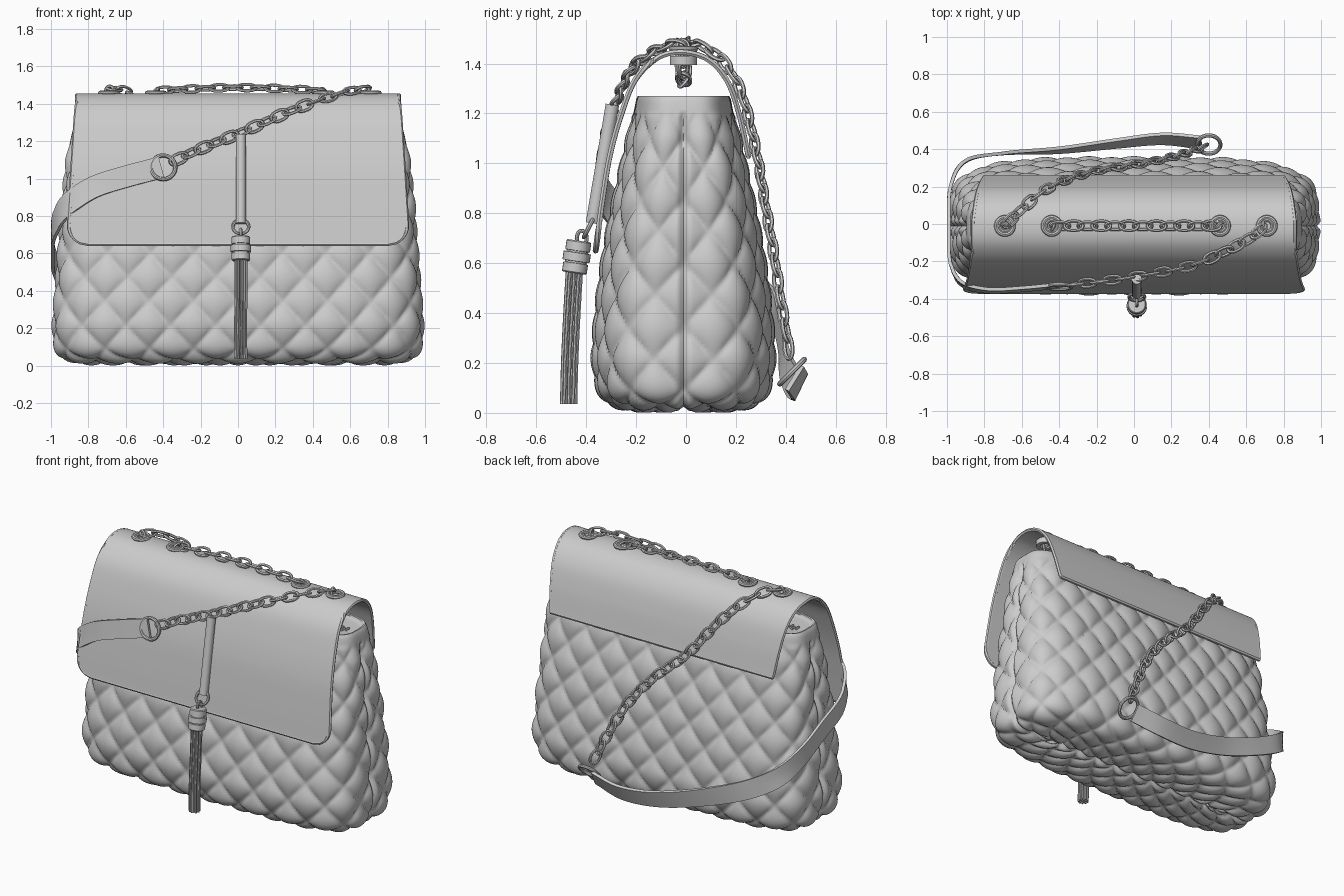
import bpy, bmesh, math
from mathutils import Vector as V

if "Cube" in bpy.data.objects:
    bpy.data.objects.remove(bpy.data.objects["Cube"])

def finish(bm, name, thick=0, angle=40):
    bmesh.ops.recalc_face_normals(bm, faces=bm.faces)
    me = bpy.data.meshes.new(name)
    bm.to_mesh(me)
    bm.free()
    ob = bpy.data.objects.new(name, me)
    bpy.context.collection.objects.link(ob)
    bpy.ops.object.select_all(action='DESELECT')
    ob.select_set(True)
    bpy.context.view_layer.objects.active = ob
    if thick:
        m = ob.modifiers.new("thickness", 'SOLIDIFY')
        m.thickness, m.offset = thick, 0
        bpy.ops.object.modifier_apply(modifier=m.name)
    bpy.ops.object.shade_smooth_by_angle(angle=math.radians(angle))
    return ob

def spline(ctrl, sub=12):
    # Catmull-Rom curve through the control points
    p = [V(c) for c in ctrl]
    p = [2 * p[0] - p[1]] + p + [2 * p[-1] - p[-2]]
    out = []
    for i in range(1, len(p) - 2):
        a, b, c, d = p[i - 1:i + 3]
        for k in range(sub):
            t = k / sub
            out.append(0.5 * (2 * b + (c - a) * t + (2 * a - 5 * b + 4 * c - d) * t * t
                              + (3 * b - a - 3 * c + d) * t ** 3))
    return out + [p[-2]]

def resample(pts, n):
    # n + 1 points evenly spaced along a polyline
    acc = [0]
    for a, b in zip(pts, pts[1:]):
        acc.append(acc[-1] + (b - a).length)
    out, j = [], 0
    for i in range(n + 1):
        s = acc[-1] * i / n
        while j < len(pts) - 2 and acc[j + 1] < s:
            j += 1
        out.append(pts[j].lerp(pts[j + 1], (s - acc[j]) / max(acc[j + 1] - acc[j], 1e-9)))
    return out

def skin(bm, rows, wrap=False, close=False):
    vs = [[bm.verts.new(p) for p in r] for r in rows]
    n = len(vs[0])
    for i in range(len(vs) if close else len(vs) - 1):
        a, b = vs[i], vs[(i + 1) % len(vs)]
        for j in range(n if wrap else n - 1):
            k = (j + 1) % n
            bm.faces.new((a[j], a[k], b[k], b[j]))
    return vs

def tube(bm, pts, radius, normal, closed=False, sides=8):
    rows, n = [], len(pts)
    for i, p in enumerate(pts):
        r = radius[i] if isinstance(radius, list) else radius
        t = pts[(i + 1) % n] - pts[i - 1] if closed else pts[min(i + 1, n - 1)] - pts[max(i - 1, 0)]
        a = t.cross(normal).normalized()
        b = a.cross(t).normalized()
        rows.append([p + r * (a * math.cos(q) + b * math.sin(q))
                     for q in (2 * math.pi * k / sides for k in range(sides))])
    vs = skin(bm, rows, True, closed)
    if not closed:
        bm.faces.new(vs[0])
        bm.faces.new(vs[-1])

def loop(bm, c, u, w, ru, rw, wire, power=1.0, n=20, sides=8):
    # closed ring lying in the plane of u and w
    f = lambda x: math.copysign(abs(x) ** power, x)
    pts = [V(c) + u * ru * f(math.cos(q)) + w * rw * math.sin(q)
           for q in (2 * math.pi * k / n for k in range(n))]
    tube(bm, pts, wire, u.cross(w).normalized(), True, sides)

X, Y, Z = V((1, 0, 0)), V((0, 1, 0)), V((0, 0, 1))

# Quilted body: plan outline scaled along a height profile (z, half width, half depth)
N, M = 400, 130
f = lambda x: math.copysign(abs(x) ** 0.5, x)
plan = resample([V((f(math.cos(q)), 0.36 * f(math.sin(q)), 0))
                 for q in (2 * math.pi * k / 4000 for k in range(4001))], N)[:-1]
prof = resample(spline([(0.02, 0.6, 0), (0.015, 0.76, 0.15), (0.025, 0.88, 0.25), (0.05, 0.945, 0.305),
    (0.1, 0.975, 0.34), (0.2, 0.985, 0.357), (0.3, 0.98, 0.355), (0.5, 0.965, 0.335),
    (0.7, 0.95, 0.305), (0.9, 0.935, 0.265), (1.1, 0.912, 0.22), (1.22, 0.893, 0.197),
    (1.265, 0.88, 0.187), (1.27, 0.865, 0.175), (1.25, 0.85, 0.16), (1.24, 0.84, 0)]), M)
bm = bmesh.new()
rows = skin(bm, [[V((p.x * h[1], p.y / 0.36 * h[2] - 0.01, h[0])) for p in plan] for h in prof], True)
bmesh.ops.recalc_face_normals(bm, faces=bm.faces)
bm.normal_update()
moves, run = [], 0
for i, r in enumerate(rows):
    if i:
        run += (prof[i] - prof[i - 1]).length
    fade = min(1, max(0, (1.25 - prof[i][0]) / 0.15)) if i < M * 0.85 else 0
    for j, v in enumerate(r):
        p, q = 20 * j / N, run / 0.26
        quilt = abs(math.sin(math.pi * (p + q)) * math.sin(math.pi * (p - q))) ** 0.5
        d = fade * 0.03 * (quilt - 0.5)
        if i < M * 0.85:
            d -= 0.022 * math.exp(-((v.co.y + 0.01) / 0.014) ** 2)
        moves.append((v, v.normal * d))
for v, d in moves:
    v.co += d
bmesh.ops.remove_doubles(bm, verts=bm.verts, dist=0.0005)
finish(bm, "quilted_body", angle=60)

# Zip along the top opening
bm = bmesh.new()
for k in range(80):
    x = -0.79 + 0.02 * k
    s = 0.008 if k % 2 else -0.008
    tube(bm, [V((x, s - 0.025, 1.25)), V((x, s + 0.005, 1.25))], 0.008, Z, sides=6)
finish(bm, "zip_teeth")

# Flap: side profile (y, z) swept across x, with rounded front corners
side = resample(spline([(0, -0.362, 0.65), (0, -0.335, 0.85), (0, -0.305, 1.03), (0, -0.258, 1.2),
    (0, -0.2, 1.34), (0, -0.11, 1.425), (0, -0.01, 1.445), (0, 0.09, 1.415), (0, 0.165, 1.33),
    (0, 0.212, 1.2), (0, 0.25, 1.03)]), 160)
length = sum((a - b).length for a, b in zip(side, side[1:]))
rows = []
for i, p in enumerate(side):
    d, t = length * i / 160, i / 160
    h = 0.91 - 0.05 * min(1, t / 0.55) - 0.06 * max(0, (t - 0.65) / 0.35)
    if d < 0.11:
        h -= 0.11 - math.sqrt(0.11 ** 2 - (0.11 - d) ** 2)
    rows.append([V((h * k / 12, p.y, p.z)) for k in range(-12, 13)])
bm = bmesh.new()
skin(bm, rows)
finish(bm, "flap", 0.02)

# Raised edge binding around the flap
edge = [r[0] for r in rows] + rows[-1][1:-1] + [r[-1] for r in reversed(rows)] + rows[0][-2:0:-1]
bm = bmesh.new()
tube(bm, edge, 0.012, V((0.013, 0.8, 0.6)), True, 6)
finish(bm, "flap_edge_binding")

# Eyelets with washers under the flap
bm = bmesh.new()
for x in (-0.69, -0.44, 0.46, 0.71):
    loop(bm, (x, -0.01, 1.458), X, Y, 0.046, 0.046, 0.012, n=28)
    loop(bm, (x, -0.01, 1.458), X, Y, 0.03, 0.03, 0.009, n=28)
    rings = [(0.03, 1.43), (0.055, 1.43), (0.055, 1.395), (0.03, 1.395)]
    skin(bm, [[V((x + r * math.cos(a), -0.01 + r * math.sin(a), z)) for r, z in rings]
              for a in (2 * math.pi * k / 24 for k in range(24))], True, True)
finish(bm, "eyelets")

# Chain: one run from the front ring, through the eyelets, to the back ring
path = spline([(-0.35, -0.325, 1.09), (-0.2, -0.31, 1.16), (0, -0.282, 1.24), (0.3, -0.225, 1.37),
    (0.5, -0.14, 1.44), (0.63, -0.07, 1.475), (0.7, -0.01, 1.475), (0.69, -0.01, 1.39),
    (0.585, -0.01, 1.32), (0.48, -0.01, 1.39), (0.45, -0.01, 1.47), (0.36, -0.01, 1.475),
    (0, -0.01, 1.487), (-0.34, -0.01, 1.475), (-0.43, -0.01, 1.47), (-0.46, -0.01, 1.39),
    (-0.565, -0.01, 1.32), (-0.67, -0.01, 1.39), (-0.69, -0.01, 1.475), (-0.61, 0.07, 1.47),
    (-0.5, 0.165, 1.39), (-0.38, 0.23, 1.26), (-0.2, 0.285, 1.03), (0, 0.315, 0.85),
    (0.17, 0.35, 0.65), (0.28, 0.38, 0.45), (0.35, 0.405, 0.3), (0.38, 0.415, 0.23)])
total = sum((a - b).length for a, b in zip(path, path[1:]))
pts = resample(path, round(total / 0.074))
bm = bmesh.new()
for k, (a, b) in enumerate(zip(pts, pts[1:])):
    t, c = (b - a).normalized(), (a + b) / 2
    out = V((0, c.y * 3, 0.25 if c.z < 1.4 else 1))
    w = t.cross(out).normalized()
    n = w.cross(t)
    roll = math.radians(38 if k % 2 else -22)
    loop(bm, c, t, w * math.cos(roll) + n * math.sin(roll), 0.05, 0.027, 0.0085, 0.8, 18, 6)
finish(bm, "chain")

# Shoulder strap wrapping round the left side
ctrl = [(-0.41, -0.33, 1.06), (-0.6, -0.348, 1.01), (-0.78, -0.355, 0.95), (-0.92, -0.315, 0.85),
    (-0.982, -0.2, 0.74), (-0.99, 0, 0.65), (-0.98, 0.2, 0.55), (-0.9, 0.335, 0.44),
    (-0.7, 0.378, 0.32), (-0.4, 0.395, 0.2), (-0.1, 0.43, 0.12), (0.15, 0.455, 0.105), (0.36, 0.435, 0.14)]
pts = resample(spline(ctrl), 120)
rows = []
for i, p in enumerate(pts):
    t = (pts[min(i + 1, 120)] - pts[max(i - 1, 0)]).normalized()
    up = V((0, 0.12 if i < 30 else 0.6 * max(0, (i - 70) / 50), 1))
    w = (up - t * up.dot(t)).normalized() * 0.058
    rows.append([p - w, p - w / 3, p + w / 3, p + w])
bm = bmesh.new()
skin(bm, rows)
finish(bm, "shoulder_strap", 0.018)

# Rings joining strap and chain
bm = bmesh.new()
loop(bm, (-0.4, -0.335, 1.06), X, V((0, 0.2, 0.98)), 0.065, 0.065, 0.011, n=32)
loop(bm, (0.4, 0.425, 0.165), X, V((0, 0.7, 0.7)), 0.062, 0.07, 0.011, n=32)
finish(bm, "strap_rings")

# Tassel bar, ring, banded cap and fringe
bm = bmesh.new()
tube(bm, [V((0.015, -0.295, 1.235)), V((0.015, -0.375, 0.76))], 0.027, X, sides=20)
finish(bm, "tassel_bar")
bm = bmesh.new()
loop(bm, (0.015, -0.39, 0.742), X, V((0, 0.45, 0.89)), 0.042, 0.042, 0.009, n=28)
loop(bm, (0.015, -0.418, 0.7), Y, Z, 0.02, 0.03, 0.008)
finish(bm, "tassel_ring")
bm = bmesh.new()
steps = [(0, 0.045), (0.005, 0.05), (0.04, 0.05), (0.041, 0.044), (0.047, 0.044), (0.048, 0.055),
         (0.082, 0.055), (0.083, 0.044), (0.089, 0.044), (0.09, 0.05), (0.125, 0.05), (0.13, 0.045)]
tube(bm, [V((0.015, -0.448 + 0.15 * s, 0.56 + s)) for s, r in steps], [r for s, r in steps], X, sides=24)
finish(bm, "tassel_cap", angle=30)
bm = bmesh.new()
for count, rad in ((1, 0), (5, 0.015), (9, 0.028)):
    for k in range(count):
        a = 2 * math.pi * k / count
        x, y = 0.015 + rad * math.cos(a), rad * math.sin(a)
        tube(bm, spline([(x, y - 0.447, 0.57), (x, y - 0.458, 0.38), (x - 0.002, y - 0.466, 0.2),
                         (x, y - 0.47, 0.035)], 4), 0.0075, X, sides=7)
finish(bm, "tassel_fringe")
